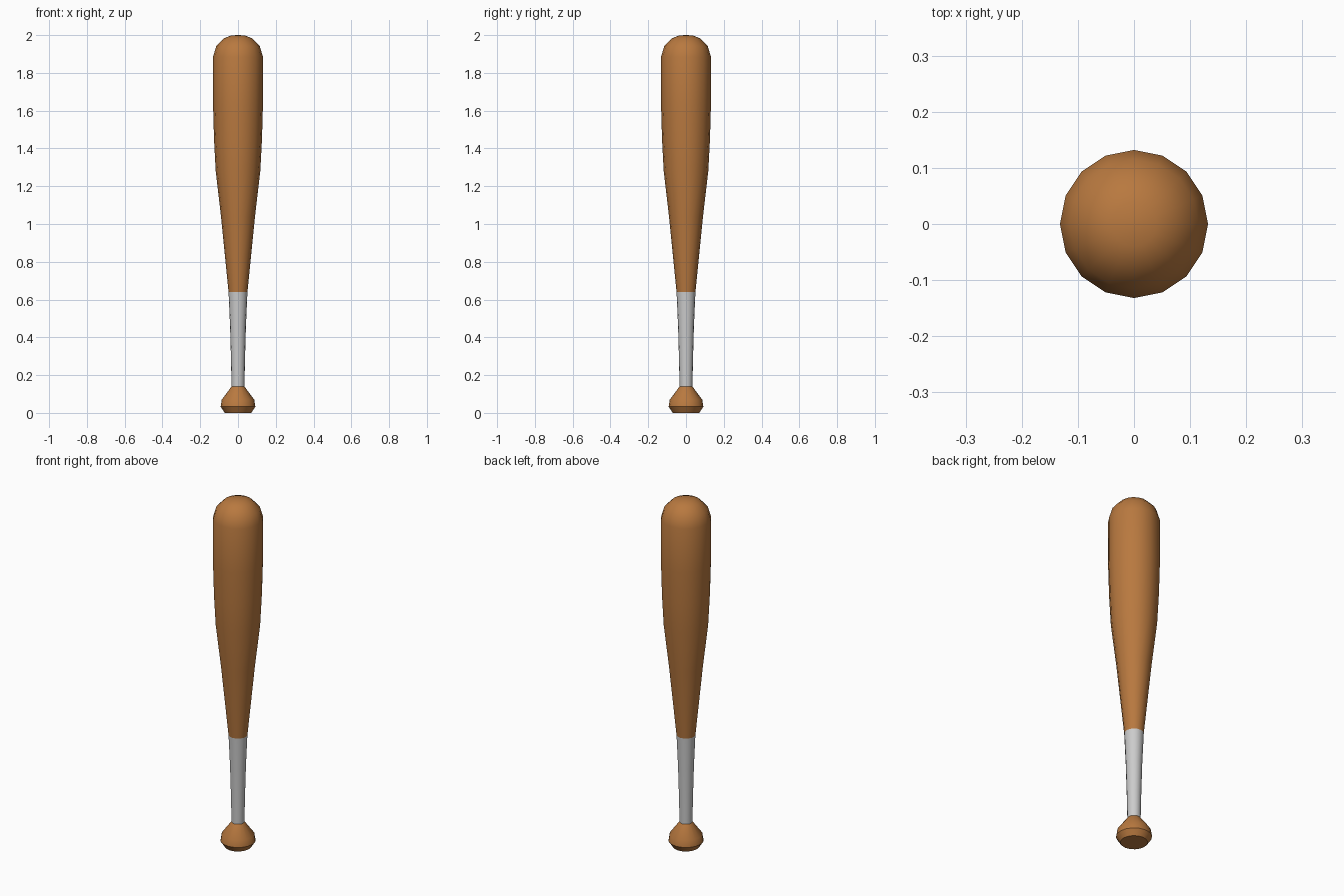
import bpy, bmesh, math

if "Cube" in bpy.data.objects:
    bpy.data.objects.remove(bpy.data.objects["Cube"])

SIDES = 16


def lathe(name, profile, color=None, cap_bottom=False, cap_top=False, sharp=40):
    """Revolve (radius, z) points, bottom to top, around the z axis."""
    bm = bmesh.new()
    rings = []
    for r, z in profile:
        rings.append([bm.verts.new((r * math.cos(2 * math.pi * i / SIDES),
                                    r * math.sin(2 * math.pi * i / SIDES), z))
                      for i in range(SIDES)])
    for low, high in zip(rings, rings[1:]):
        for i in range(SIDES):
            j = (i + 1) % SIDES
            bm.faces.new((low[i], low[j], high[j], high[i]))
    if cap_bottom:
        bm.faces.new(rings[0][::-1])
    if cap_top:
        bm.faces.new(rings[-1])
    mesh = bpy.data.meshes.new(name)
    bm.to_mesh(mesh)
    bm.free()
    obj = bpy.data.objects.new(name, mesh)
    bpy.context.collection.objects.link(obj)
    if color:
        mesh.materials.append(color)
    bpy.ops.object.select_all(action='DESELECT')
    obj.select_set(True)
    bpy.context.view_layer.objects.active = obj
    bpy.ops.object.shade_smooth_by_angle(angle=math.radians(sharp))
    return obj


wood = bpy.data.materials.new("wood")
wood.diffuse_color = (0.48, 0.19, 0.05, 1)
wood.use_nodes = True
wood.node_tree.nodes["Principled BSDF"].inputs["Base Color"].default_value = wood.diffuse_color

# Barrel: tapers up from the grip to a rounded end
lathe("barrel", [(0.05, 0.64), (0.069, 0.83), (0.09, 1.04), (0.118, 1.28),
                 (0.127, 1.45), (0.132, 1.63), (0.132, 1.885), (0.115, 1.942),
                 (0.075, 1.983), (0.04, 1.997), (0.007, 2.0)],
      wood, cap_top=True)

# Grip: plain grey wrap
lathe("grip", [(0.034, 0.14), (0.037, 0.28), (0.042, 0.46), (0.05, 0.64)])

# Knob: flared end below the grip
lathe("knob", [(0.07, 0.0), (0.092, 0.033), (0.086, 0.07), (0.034, 0.14)],
      wood, cap_bottom=True)
